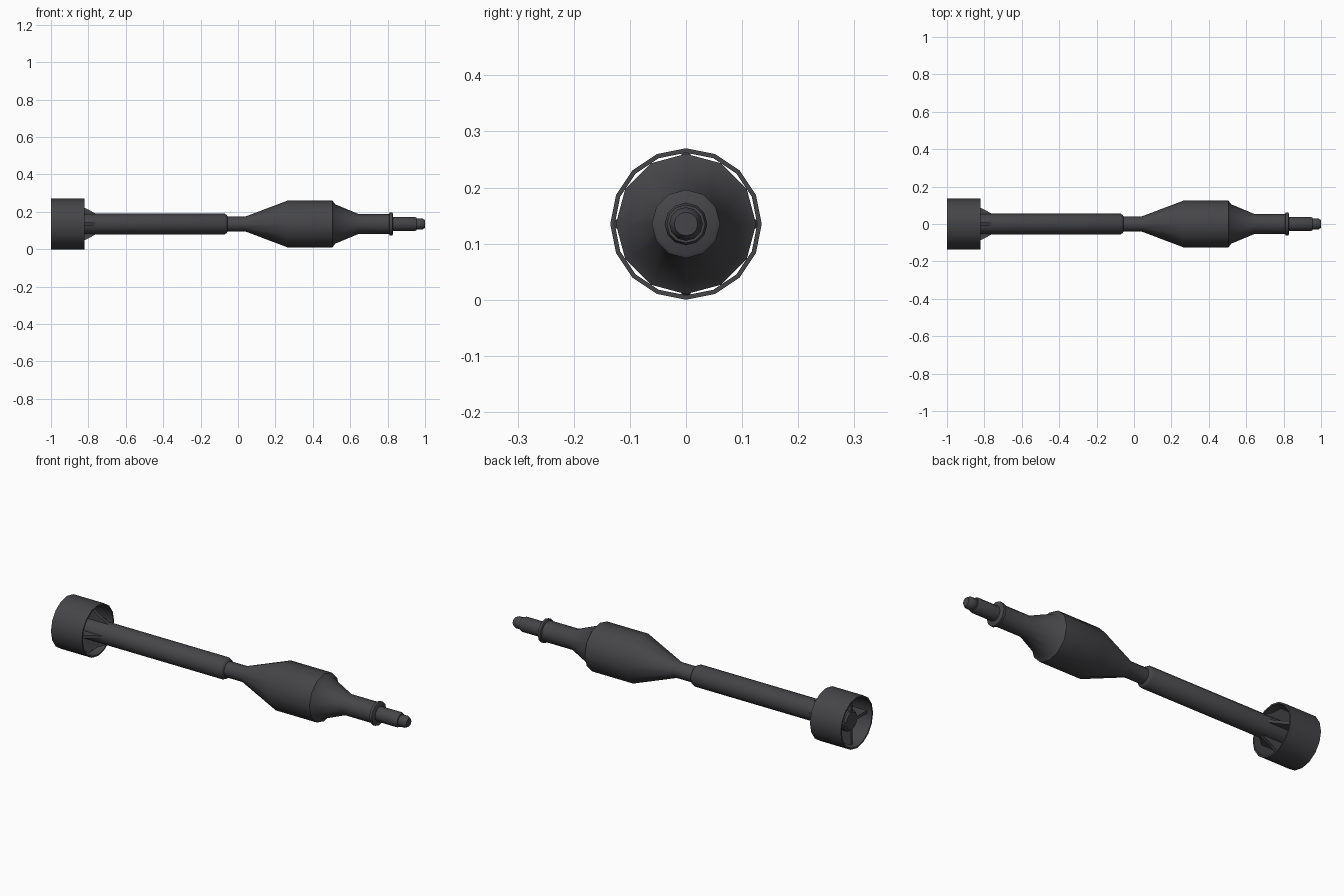
import bpy, bmesh, math

if "Cube" in bpy.data.objects:
    bpy.data.objects.remove(bpy.data.objects["Cube"])

AXIS_Z = 0.135

metal = bpy.data.materials.new("dark_gunmetal")
metal.diffuse_color = (0.06, 0.06, 0.066, 1)
metal.use_nodes = True
metal.node_tree.nodes["Principled BSDF"].inputs["Base Color"].default_value = metal.diffuse_color


def finish(name, bm, smooth=None):
    bmesh.ops.recalc_face_normals(bm, faces=bm.faces)
    me = bpy.data.meshes.new(name)
    bm.to_mesh(me)
    bm.free()
    ob = bpy.data.objects.new(name, me)
    ob.location.z = AXIS_Z
    me.materials.append(metal)
    bpy.context.collection.objects.link(ob)
    if smooth:
        bpy.ops.object.select_all(action='DESELECT')
        ob.select_set(True)
        bpy.context.view_layer.objects.active = ob
        bpy.ops.object.shade_smooth_by_angle(angle=math.radians(smooth))
    return ob


def lathe(name, profile, sides, closed=False, smooth=35):
    """Revolve (x, radius) points around the long axis."""
    bm = bmesh.new()
    rings = []
    for x, r in profile:
        rings.append([bm.verts.new((x, r * math.sin(2 * math.pi * i / sides),
                                    r * math.cos(2 * math.pi * i / sides)))
                      for i in range(sides)])
    pairs = list(zip(rings, rings[1:]))
    if closed:
        pairs.append((rings[-1], rings[0]))
    else:
        bm.faces.new(rings[0])
        bm.faces.new(rings[-1])
    for a, b in pairs:
        for i in range(sides):
            j = (i + 1) % sides
            bm.faces.new((a[i], a[j], b[j], b[i]))
    return finish(name, bm, smooth)


# Tail: open ring around the end of the boom
lathe("tail_ring", [(-1, 0.135), (-0.82, 0.135), (-0.82, 0.127), (-1, 0.127)],
      16, closed=True)
lathe("tail_boom", [(-0.97, 0.045), (-0.96, 0.055), (-0.07, 0.055), (-0.06, 0.048),
                    (-0.055, 0.04)], 12)

# Main body: neck, rear cone, barrel, front cone
lathe("main_body", [(-0.06, 0.04), (0.04, 0.04), (0.265, 0.125), (0.505, 0.125),
                    (0.52, 0.105), (0.645, 0.053), (0.815, 0.053)], 12)

# Nose: collar, stem and tip
lathe("nose_collar", [(0.808, 0.055), (0.811, 0.061), (0.825, 0.061), (0.829, 0.055)], 12)
lathe("nose_stem", [(0.82, 0.038), (0.945, 0.038), (0.955, 0.034)], 12)
lathe("nose_tip", [(0.95, 0.026), (0.96, 0.03), (0.985, 0.03), (1.0, 0.021)], 12)

# Four radial fins joining the boom to the ring
HALF = 0.008
OUTLINE = [(-0.97, 0.04), (-0.97, 0.129), (-0.87, 0.129), (-0.82, 0.087),
           (-0.75, 0.05), (-0.75, 0.04)]
for k in range(4):
    a = k * math.pi / 2
    bm = bmesh.new()
    sides = [[bm.verts.new((x, r * math.sin(a) + s * math.cos(a),
                            r * math.cos(a) - s * math.sin(a)))
              for x, r in OUTLINE] for s in (-HALF, HALF)]
    for side in sides:
        bm.faces.new(side)
    n = len(OUTLINE)
    for i in range(n):
        j = (i + 1) % n
        bm.faces.new((sides[0][i], sides[0][j], sides[1][j], sides[1][i]))
    finish(f"tail_fin_{k + 1}", bm)
